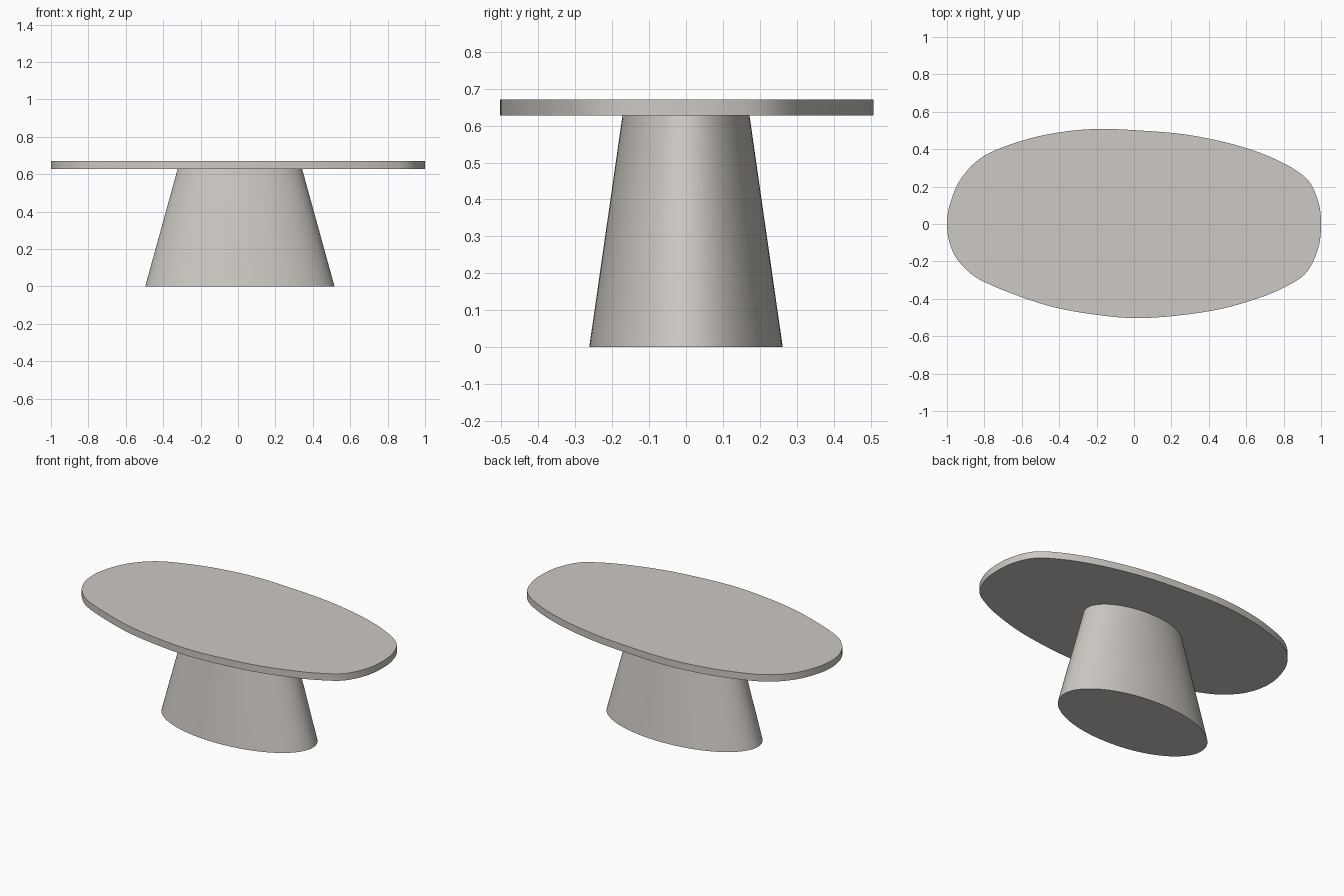
import bpy, math
from mathutils import Vector

if "Cube" in bpy.data.objects:
    bpy.data.objects.remove(bpy.data.objects["Cube"])

stone = bpy.data.materials.new("warm grey stone")
stone.diffuse_color = (0.61, 0.58, 0.54, 1)
stone.use_nodes = True
stone.node_tree.nodes["Principled BSDF"].inputs["Base Color"].default_value = stone.diffuse_color


def loft(name, low, high, z0, z1):
    """Solid between two outlines with the same number of points."""
    n = len(low)
    verts = [(x, y, z0) for x, y in low] + [(x, y, z1) for x, y in high]
    faces = [(i, (i + 1) % n, n + (i + 1) % n, n + i) for i in range(n)]
    faces += [tuple(reversed(range(n))), tuple(range(n, 2 * n))]
    me = bpy.data.meshes.new(name)
    me.from_pydata(verts, [], faces)
    me.materials.append(stone)
    ob = bpy.data.objects.new(name, me)
    bpy.context.collection.objects.link(ob)
    bpy.context.view_layer.objects.active = ob
    ob.select_set(True)
    bpy.ops.object.shade_smooth_by_angle(angle=math.radians(35))
    ob.select_set(False)
    return ob


def smooth_outline(points, steps=6):
    """Closed Catmull-Rom curve through the points."""
    p = [Vector(q) for q in points]
    n, out = len(p), []
    for i in range(n):
        a, b, c, d = p[i - 1], p[i], p[(i + 1) % n], p[(i + 2) % n]
        for k in range(steps):
            t = k / steps
            out.append(tuple(0.5 * (2 * b + (c - a) * t
                       + (2 * a - 5 * b + 4 * c - d) * t * t
                       + (3 * b - a - 3 * c + d) * t ** 3)))
    return out


def ellipse(cx, rx, ry, n=96):
    return [(cx + rx * math.cos(2 * math.pi * i / n),
             ry * math.sin(2 * math.pi * i / n)) for i in range(n)]


# Pebble-shaped top, counter-clockwise from the right end
pebble = [(1, 0), (.985, .12), (.925, .24), (.78, .335), (.57, .415),
          (.3, .475), (.03, .5), (-.2, .508), (-.4, .49), (-.6, .445),
          (-.8, .365), (-.92, .25), (-.98, .12), (-1, 0), (-.98, -.12),
          (-.92, -.22), (-.8, -.31), (-.5, -.425), (-.24, -.48), (.05, -.503),
          (.41, -.465), (.67, -.395), (.83, -.325), (.925, -.255), (.985, -.13)]
outline = smooth_outline(pebble)
loft("table_top", outline, outline, 0.627, 0.67)

# Tapered oval pedestal
loft("pedestal", ellipse(0.01, 0.506, 0.262), ellipse(0.01, 0.333, 0.172), 0, 0.627)
